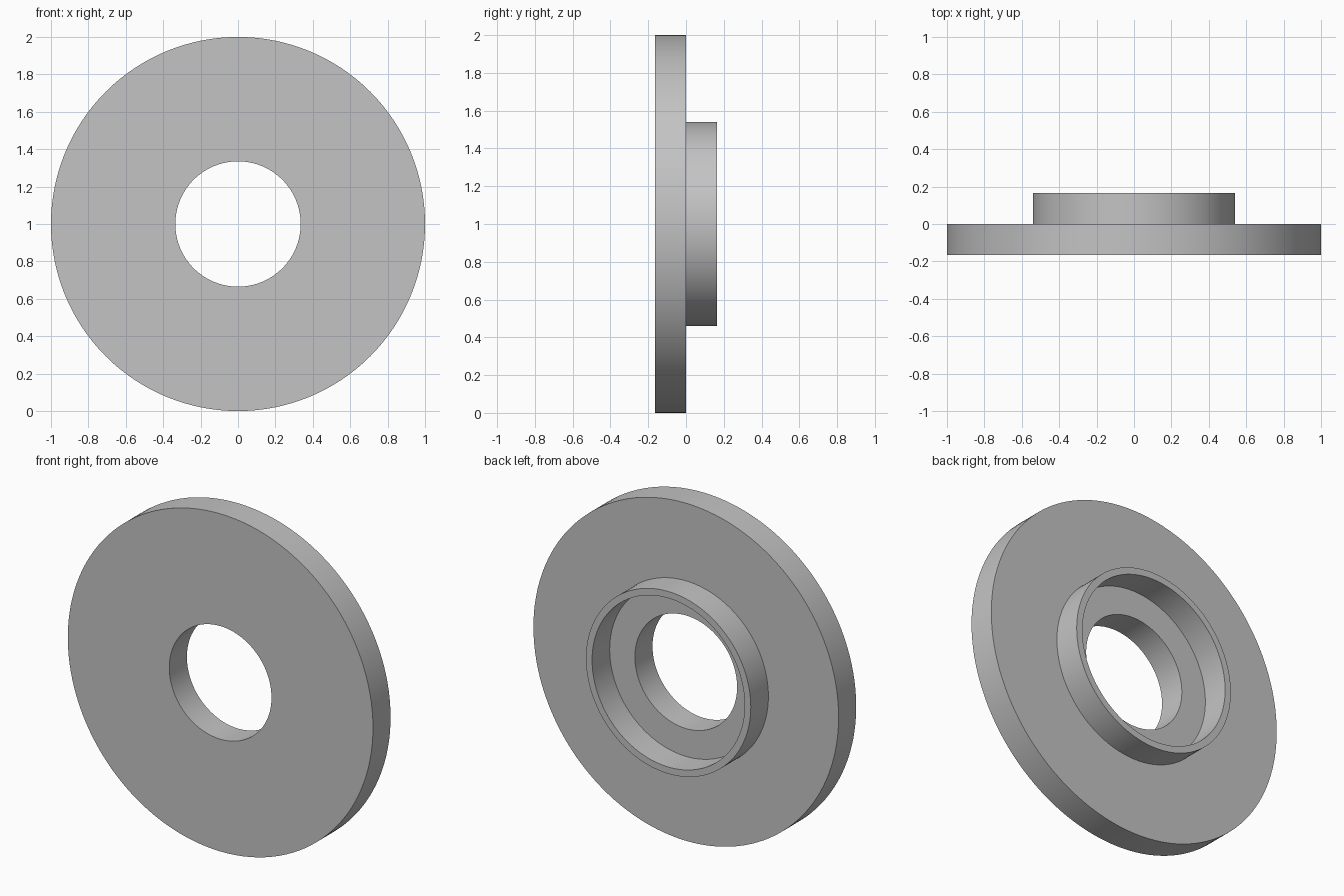
import bpy, bmesh
from math import tau
from mathutils import Matrix, Vector

cube = bpy.data.objects.get("Cube")
if cube:
    bpy.data.objects.remove(cube, do_unlink=True)

SEGMENTS = 128
DISC_R, HOLE_R = 1.0, 0.335
COLLAR_R, RECESS_R = 0.54, 0.50
FRONT, MID, BACK = -0.165, 0.0, 0.165

# Plain grey material
grey = bpy.data.materials.new("grey")
grey.use_nodes = True
colour = (0.55, 0.55, 0.55, 1)
grey.diffuse_color = colour
grey.node_tree.nodes["Principled BSDF"].inputs["Base Color"].default_value = colour


def lathe(name, profile, centre):
    """Revolve a closed (radius, y) profile around the y axis."""
    bm = bmesh.new()
    verts = [bm.verts.new((r, y, 0)) for r, y in profile]
    edges = [bm.edges.new((verts[i - 1], verts[i])) for i in range(len(verts))]
    bmesh.ops.spin(bm, geom=verts + edges, cent=(0, 0, 0), axis=(0, 1, 0),
                   angle=tau, steps=SEGMENTS, use_merge=True)
    bmesh.ops.remove_doubles(bm, verts=bm.verts, dist=1e-5)
    bmesh.ops.recalc_face_normals(bm, faces=bm.faces)
    bmesh.ops.transform(bm, matrix=Matrix.Translation(Vector(centre)), verts=bm.verts)
    mesh = bpy.data.meshes.new(name)
    bm.to_mesh(mesh)
    bm.free()
    mesh.materials.append(grey)
    obj = bpy.data.objects.new(name, mesh)
    bpy.context.collection.objects.link(obj)
    bpy.ops.object.select_all(action="DESELECT")
    obj.select_set(True)
    bpy.context.view_layer.objects.active = obj
    bpy.ops.object.shade_smooth_by_angle()
    return obj


# Wide disc with a through hole and a thin raised collar on its back
lathe("flanged_ring", [
    (HOLE_R, FRONT), (DISC_R, FRONT), (DISC_R, MID), (COLLAR_R, MID),
    (COLLAR_R, BACK), (RECESS_R, BACK), (RECESS_R, MID), (HOLE_R, MID),
], (0, 0, 1))
